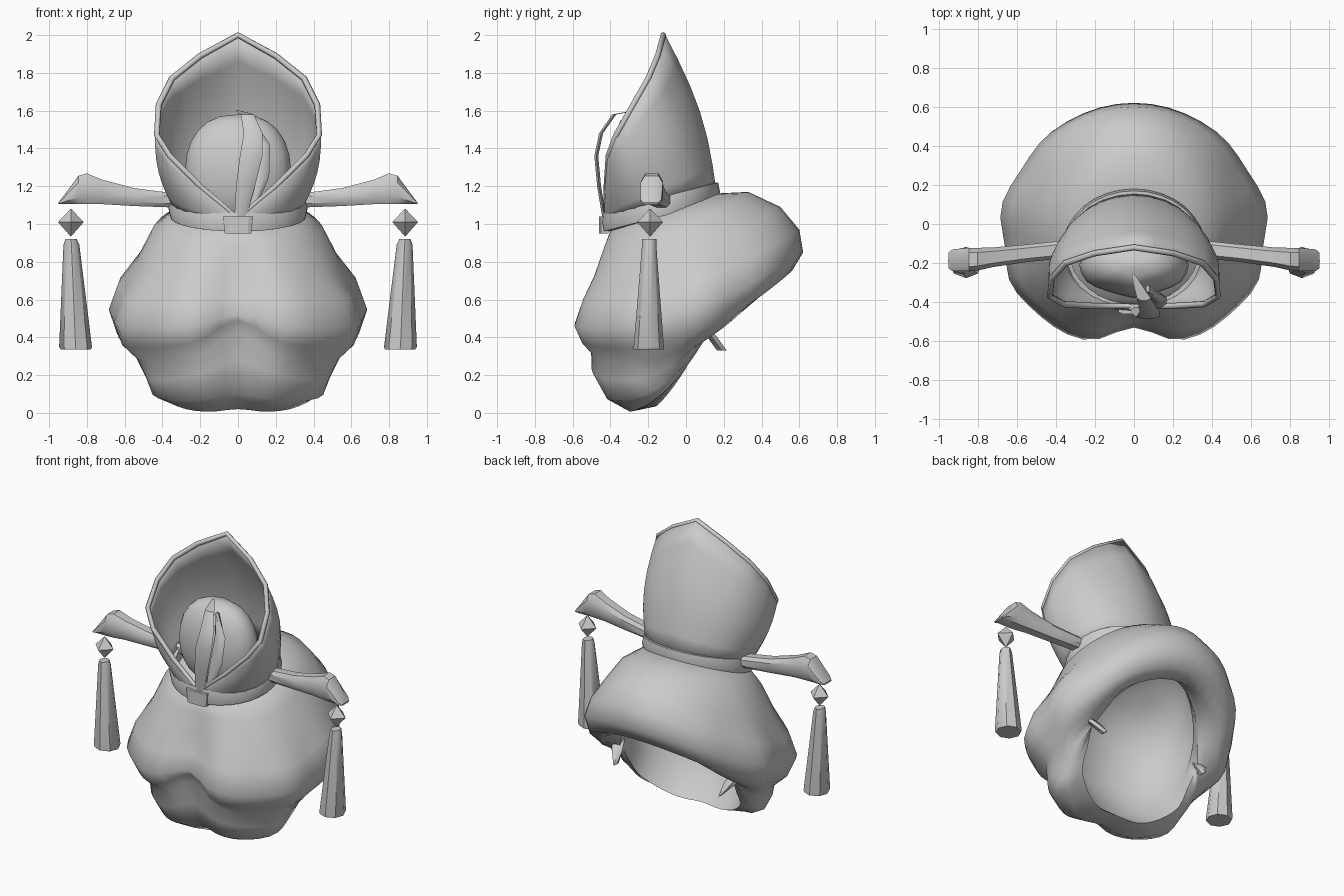
import bpy, bmesh
from math import sin, cos, pi, exp
from mathutils import Vector

if "Cube" in bpy.data.objects:
    bpy.data.objects.remove(bpy.data.objects["Cube"], do_unlink=True)

grey = bpy.data.materials.new("soft_grey")
grey.use_nodes = True
grey.diffuse_color = (0.6, 0.6, 0.6, 1)
grey.node_tree.nodes["Principled BSDF"].inputs["Base Color"].default_value = (0.6, 0.6, 0.6, 1)


def loft(name, rings, closed=True, caps=True, angle=0.7):
    """Skin a list of equally long point rings."""
    bm = bmesh.new()
    rows = [[bm.verts.new(p) for p in r] for r in rings]
    n = len(rows[0])
    for a, b in zip(rows, rows[1:]):
        for i in range(n if closed else n - 1):
            j = (i + 1) % n
            bm.faces.new((a[i], a[j], b[j], b[i]))
    if caps:
        bm.faces.new(rows[0])
        bm.faces.new(rows[-1])
    bmesh.ops.remove_doubles(bm, verts=bm.verts, dist=0.0005)
    bmesh.ops.recalc_face_normals(bm, faces=bm.faces)
    me = bpy.data.meshes.new(name)
    bm.to_mesh(me)
    bm.free()
    ob = bpy.data.objects.new(name, me)
    bpy.context.collection.objects.link(ob)
    me.materials.append(grey)
    bpy.ops.object.select_all(action="DESELECT")
    ob.select_set(True)
    bpy.context.view_layer.objects.active = ob
    bpy.ops.object.shade_smooth_by_angle(angle=angle)
    return ob


def sample(points, t):
    """Point at t in 0..1 along a polyline."""
    s = min(t, 0.9999) * (len(points) - 1)
    i = int(s)
    return Vector(points[i]).lerp(Vector(points[i + 1]), s - i)


def tube(name, path, width, depth, sides=8):
    """Loop-free tube along a path, wide across x and deep across y."""
    return loft(name, [[Vector(p) + Vector((w * cos(2 * pi * k / sides), depth * sin(2 * pi * k / sides), 0))
                        for k in range(sides)] for p, w in zip(path, width)])


# Hair shell: front (y, z), side (x, y, z), back (y, z), groove depth, groove lift
hair = [
    (-.39, .99, .33, -.12, 1.07, .13, 1.16, 0, 0),
    (-.45, .88, .46, -.08, .95, .33, 1.17, .02, 0),
    (-.52, .73, .54, -.06, .79, .50, 1.09, .07, 0),
    (-.59, .60, .63, -.05, .66, .60, .97, .10, .02),
    (-.64, .46, .68, -.05, .52, .62, .85, .11, .06),
    (-.60, .37, .64, -.02, .40, .56, .75, .09, .12),
    (-.54, .31, .56, -.01, .33, .46, .72, .06, .12),
    (-.53, .22, .51, -.08, .25, .38, .78, .05, .06),
    (-.45, .08, .48, -.06, .20, .34, .82, .05, .02),
    (-.32, .00, .45, .00, .24, .32, .85, .03, .02),
    (-.17, .02, .42, .06, .34, .30, .88, .0, .02),
    (-.30, .14, .42, .00, .42, .28, .92, 0, 0),
    (-.42, .40, .48, -.05, .60, .28, 1.00, 0, 0),
    (-.38, .70, .40, -.08, .80, .22, 1.06, 0, 0),
    (-.28, .88, .22, -.10, .93, .05, 1.06, 0, 0),
]
rings = []
N = 48
for k, (fy, fz, sx, sy, sz, by, bz, depth, lift) in enumerate(hair):
    ring = []
    for i in range(N):
        a = 2 * pi * i / N
        d = min(a, 2 * pi - a)
        c, s = cos(a), sin(a)
        cy, cz = (fy + by) / 2, (fz + bz) / 2
        groove = exp(-(d / .24) ** 2)
        lobe = 1 + (.025 * cos(9 * d + 2.6) * s * s if 2 < k < 11 else 0)
        ring.append((sx * s * lobe,
                     cy + (fy - by) / 2 * c + (sy - cy) * s * s + depth * groove,
                     cz + (fz - bz) / 2 * c + (sz - cz) * s * s + lift * groove))
    rings.append(ring)
loft("hair_shell", rings, angle=1.0)

# Loose lock tips at the opening
for side, name in ((1, "left"), (-1, "right")):
    tube(name + "_lock_tip", [(side * .46, .08, .46), (side * .43, .14, .40), (side * .40, .19, .33)],
         (.05, .04, .004), .03, 6)

# Tall hood-shaped crown, open to the front
edge = [(0, -.42, 1.03), (.2, -.42, 1.2), (.36, -.41, 1.36), (.43, -.37, 1.47), (.42, -.28, 1.63),
        (.35, -.2, 1.77), (.2, -.15, 1.89), (0, -.12, 2.0)]


def base(t, grow=0.0):
    a = pi * t
    return Vector(((.34 + grow) * sin(a), -.135 - (.285 + grow) * cos(a), 1.1 - .08 * cos(a)))


COLS, ROWS = 14, 6
half = []
for c in range(COLS + 1):
    t = c / COLS
    lo, hi = base(t), sample(edge, t)
    out = Vector((sin(pi * t), -cos(pi * t), 0)) * .05 * sin(pi * t / 2)
    half.append([lo.lerp(hi, r / ROWS) + out * sin(pi * r / ROWS) for r in range(ROWS + 1)])
mirrored = [[Vector((-p.x, p.y, p.z)) for p in col] for col in half[-2::-1]]
crown = loft("crown", half + mirrored, closed=False, caps=False, angle=.8)
solid = crown.modifiers.new("thickness", "SOLIDIFY")
solid.thickness = .02
solid.offset = 0

# Rolled rim along the crown opening
curve = bpy.data.curves.new("crown_rim", "CURVE")
curve.dimensions = "3D"
curve.bevel_depth = .016
curve.bevel_resolution = 1
rim = edge + [(-x, y, z) for x, y, z in edge[-2:0:-1]]
line = curve.splines.new("POLY")
line.points.add(len(rim) - 1)
for p, q in zip(line.points, rim):
    p.co = (*q, 1)
line.use_cyclic_u = True
curve.materials.append(grey)
bpy.context.collection.objects.link(bpy.data.objects.new("crown_rim", curve))

# Tilted band around the crown base
section = [(-.01, -.05), (.02, -.05), (.03, 0), (.02, .05), (-.01, .05)]
band = []
for i in range(33):
    t = i / 16
    band.append([base(t, g) + Vector((-g if t in (0, 2) else 0, 0, h - .01)) for g, h in section])
for ring in (band[0], band[-1]):
    for p in ring:
        p.x = 0
loft("crown_band", band, caps=False)

# Clasp plate on the front of the band
loft("band_clasp", [[(x * w, y, z) for x, z in ((-1, .95), (1, .95), (1.15, 1.04), (-1.15, 1.04))]
                    for w, y in ((.07, -.41), (.07, -.45), (.05, -.46))], angle=.4)

# Hair bun inside the crown
bun = []
for r in range(13):
    a = pi * r / 12
    w = max(sin(a), .001) ** .8
    bun.append([(.28 * w * cos(2 * pi * k / 24),
                 -.21 + .17 * w * sin(2 * pi * k / 24) * (1 - .1 * abs(cos(2 * pi * k / 24 * 3))),
                 1.29 + .29 * cos(a)) for k in range(24)])
loft("hair_bun", bun)

# Two curled leaf-like strands in front of the bun
tube("long_strand", [(.0, -.27, 1.6), (.05, -.38, 1.58), (.08, -.45, 1.48), (.07, -.475, 1.36),
                     (.04, -.46, 1.2), (.01, -.43, 1.02)], (.012, .035, .05, .06, .05, .03), .012, 6)
tube("side_strand", [(.07, -.33, 1.55), (.13, -.38, 1.42), (.12, -.41, 1.25), (.06, -.41, 1.05)],
     (.01, .04, .045, .02), .02, 6)

# Hairpin arms, drop beads and tassels
# Each arm station: x, bottom z, top z, centre y, half depth
stations = [(.28, 1.09, 1.155, -.125, .035), (.36, 1.088, 1.165, -.13, .045), (.55, 1.095, 1.19, -.15, .045),
            (.72, 1.105, 1.235, -.17, .05), (.80, 1.105, 1.268, -.18, .058), (.845, 1.105, 1.255, -.182, .06),
            (.93, 1.105, 1.14, -.185, .055), (.95, 1.105, 1.115, -.187, .04)]
for side, name in ((1, "left"), (-1, "right")):
    arm = []
    for x, lo, hi, y, d in stations:
        m, h = (lo + hi) / 2, (hi - lo) / 2
        arm.append([(side * x, y + d * u, m + h * v) for u, v in
                    ((-.6, -1), (.6, -1), (1, -.5), (1, .5), (.6, 1), (-.6, 1), (-1, .5), (-1, -.5))])
    loft(name + "_hairpin_arm", arm, angle=.6)

    bead = [(side * .885, -.19, z) for z in (.935, 1.01, 1.08)]
    rings = [[Vector(p) + Vector((w * cos(pi * k / 2), w * sin(pi * k / 2), 0)) for k in range(4)]
             for p, w in zip(bead, (.002, .068, .002))]
    loft(name + "_drop_bead", rings, angle=.3)

    tube(name + "_tassel", [(side * .858, -.197, .335), (side * .86, -.197, .35), (side * .882, -.195, .89),
                            (side * .884, -.195, .92)], (.08, .087, .042, .03), .08, 8)
    # Taper the tassel in depth as well as in width
    for v in bpy.context.object.data.vertices:
        if v.co.z > .4:
            v.co.y = -.195 + (v.co.y + .195) * .47
